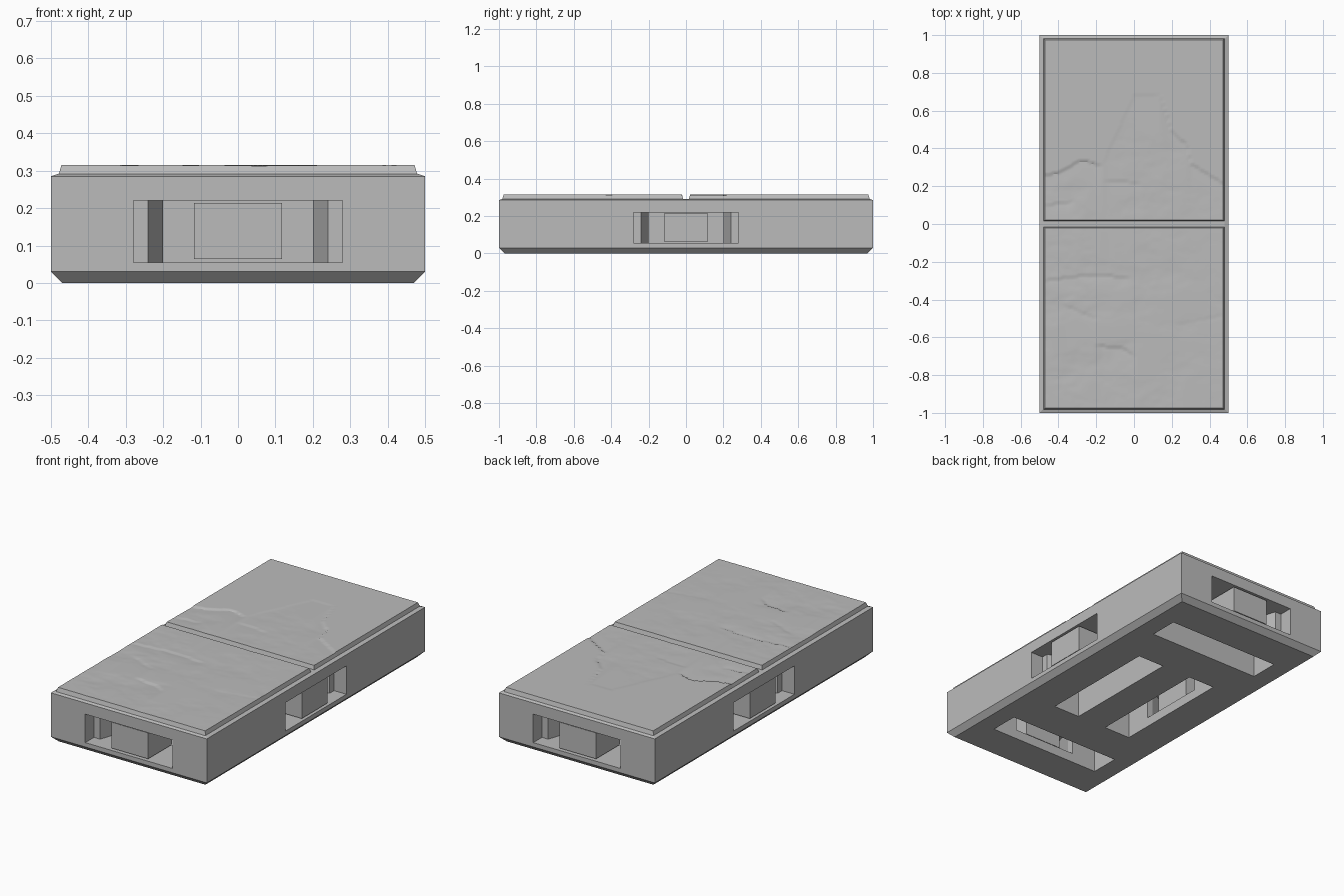
import bpy, bmesh, math
from mathutils import Matrix, Vector, noise

if "Cube" in bpy.data.objects:
    bpy.data.objects.remove(bpy.data.objects["Cube"])

stone = bpy.data.materials.new("stone_grey")
stone.use_nodes = True
GREY = (0.5, 0.5, 0.5, 1)
stone.diffuse_color = GREY
stone.node_tree.nodes["Principled BSDF"].inputs["Base Color"].default_value = GREY


def make(name, bm):
    bmesh.ops.recalc_face_normals(bm, faces=bm.faces)
    mesh = bpy.data.meshes.new(name)
    bm.to_mesh(mesh)
    bm.free()
    mesh.materials.append(stone)
    obj = bpy.data.objects.new(name, mesh)
    bpy.context.collection.objects.link(obj)
    return obj


def loft(bm, rings):
    """Closed solid through matching loops of points."""
    loops = [[bm.verts.new(p) for p in ring] for ring in rings]
    for a, b in zip(loops, loops[1:]):
        for i in range(len(a)):
            j = (i + 1) % len(a)
            bm.faces.new((a[i], a[j], b[j], b[i]))
    bm.faces.new(loops[0][::-1])
    bm.faces.new(loops[-1])


def prism(bm, outline, z0, z1, matrix):
    loft(bm, [[matrix @ Vector((x, y, z)) for x, y in outline] for z in (z0, z1)])


def rect(w, y0, y1):
    return [(-w, y0), (w, y0), (w, y1), (-w, y1)]


# Connector ports: local frame has the outer wall at y = 0 and depth along +y
ports = {
    "front": Matrix.Translation((0, -1, 0)),
    "back": Matrix.Translation((0, 1, 0)) @ Matrix.Rotation(math.pi, 4, "Z"),
    "left": Matrix.Translation((0.5, 0, 0)) @ Matrix.Rotation(math.pi / 2, 4, "Z"),
    "right": Matrix.Translation((-0.5, 0, 0)) @ Matrix.Rotation(-math.pi / 2, 4, "Z"),
}
half = [(0.28, -0.05), (0.28, 0.08), (0.24, 0.08), (0.2, 0.2), (0.2, 0.3)]
passage = half + [(-x, y) for x, y in reversed(half)]

# Base with chamfered bottom and rim
bm = bmesh.new()
loft(bm, [[(sx * (0.5 - i), sy * (1 - i), z)
           for sx, sy in ((-1, -1), (1, -1), (1, 1), (-1, 1))]
          for i, z in ((0.03, 0), (0, 0.03), (0, 0.285), (0.02, 0.292))])
base = make("base", bm)

# Cut the side passages and the pockets open to the underside
for name, outline, low in (("passage_cutter", passage, 0.055),
                           ("pocket_cutter", rect(0.36, 0.235, 0.405), -0.05)):
    bm = bmesh.new()
    for m in ports.values():
        prism(bm, outline, low, 0.22, m)
    cutter = make(name, bm)
    cutter.hide_render = True
    mod = base.modifiers.new(name, "BOOLEAN")
    mod.operation, mod.solver, mod.object = "DIFFERENCE", "EXACT", cutter
    bpy.context.view_layer.objects.active = base
    bpy.ops.object.modifier_apply(modifier=mod.name)
    bpy.data.objects.remove(cutter)

# Loose support block standing in each passage
for side, m in ports.items():
    bm = bmesh.new()
    prism(bm, rect(0.118, 0.008, 0.225), 0.064, 0.214, m)
    make(side + "_support_block", bm)


# Worn relief of the stone tops
def curve_y(path, x):
    for (x0, y0), (x1, y1) in zip(path, path[1:]):
        if x0 <= x <= x1:
            return y0 + (y1 - y0) * (x - x0) / (x1 - x0)
    return None


back_edge = [(-0.5, 0.25), (-0.38, 0.28), (-0.28, 0.34), (-0.17, 0.31), (-0.1, 0.46),
             (0, 0.68), (0.14, 0.69), (0.2, 0.49), (0.28, 0.42), (0.3, 0.32), (0.5, 0.2)]
# path, drop, fade length
chips = [
    (back_edge[:4], 0.006, 0.12),
    (back_edge[3:7], 0.0015, 0.3),
    (back_edge[6:], 0.005, 0.14),
    ([(-0.16, 0.23), (0.04, 0.22)], 0.003, 0.06),
    ([(-0.48, 0.1), (-0.32, 0.12)], 0.004, 0.05),
    ([(-0.2, -0.645), (-0.07, -0.65), (0.01, -0.7)], 0.005, 0.1),
    ([(-0.48, -0.3), (-0.25, -0.27), (-0.02, -0.28)], 0.004, 0.05),
    ([(-0.38, -0.42), (-0.2, -0.5)], 0.003, 0.07),
    ([(0.22, -0.53), (0.48, -0.48)], 0.0015, 0.08),
]


def relief(x, y):
    dip = 0
    for path, drop, fade in chips:
        edge = curve_y(path, x)
        if edge is not None and y < edge:
            end = min(x - path[0][0], path[-1][0] - x) / 0.05
            dip += drop * min(1, 0.3 + end) * math.exp((y - edge) / fade)
    wear = 1 if y < 0 else max(0, min(1, (curve_y(back_edge, x) - y) / 0.1))
    wear *= 0.4 + 0.6 * max(0, min(1, 0.6 - x))
    n = noise.fractal(Vector((x * 4, y * 6, 3)), 0.9, 2.0, 4)
    return min(0.013, dip + wear * 0.0035 * max(0, n + 0.15))


# Two paving slabs with sloped sides, one grid each
N = 90
for name, y0, y1 in (("front_slab", -0.975, -0.022), ("back_slab", 0.022, 0.975)):
    bm = bmesh.new()
    grid = []
    for j in range(N + 1):
        row = []
        for i in range(N + 1):
            x, y = -0.472 + 0.944 * i / N, y0 + (y1 - y0) * j / N
            row.append(bm.verts.new((x, y, 0.315 - relief(x, y))))
        grid.append(row)
    for j in range(N):
        for i in range(N):
            bm.faces.new((grid[j][i], grid[j][i + 1], grid[j + 1][i + 1], grid[j + 1][i]))
    # Skirt flares outward down to the base
    border = [e for e in bm.edges if e.is_boundary]
    skirt = bmesh.ops.extrude_edge_only(bm, edges=border)["geom"]
    mid = (y0 + y1) / 2
    for v in skirt:
        if isinstance(v, bmesh.types.BMVert):
            x, y, _ = v.co
            v.co = (x * 0.48 / 0.472, mid + (y - mid) * 1.018, 0.288)
    bmesh.ops.holes_fill(bm, edges=[e for e in bm.edges if e.is_boundary])
    slab = make(name, bm)
    bpy.ops.object.select_all(action="DESELECT")
    slab.select_set(True)
    bpy.context.view_layer.objects.active = slab
    bpy.ops.object.shade_smooth_by_angle(angle=math.radians(30))
